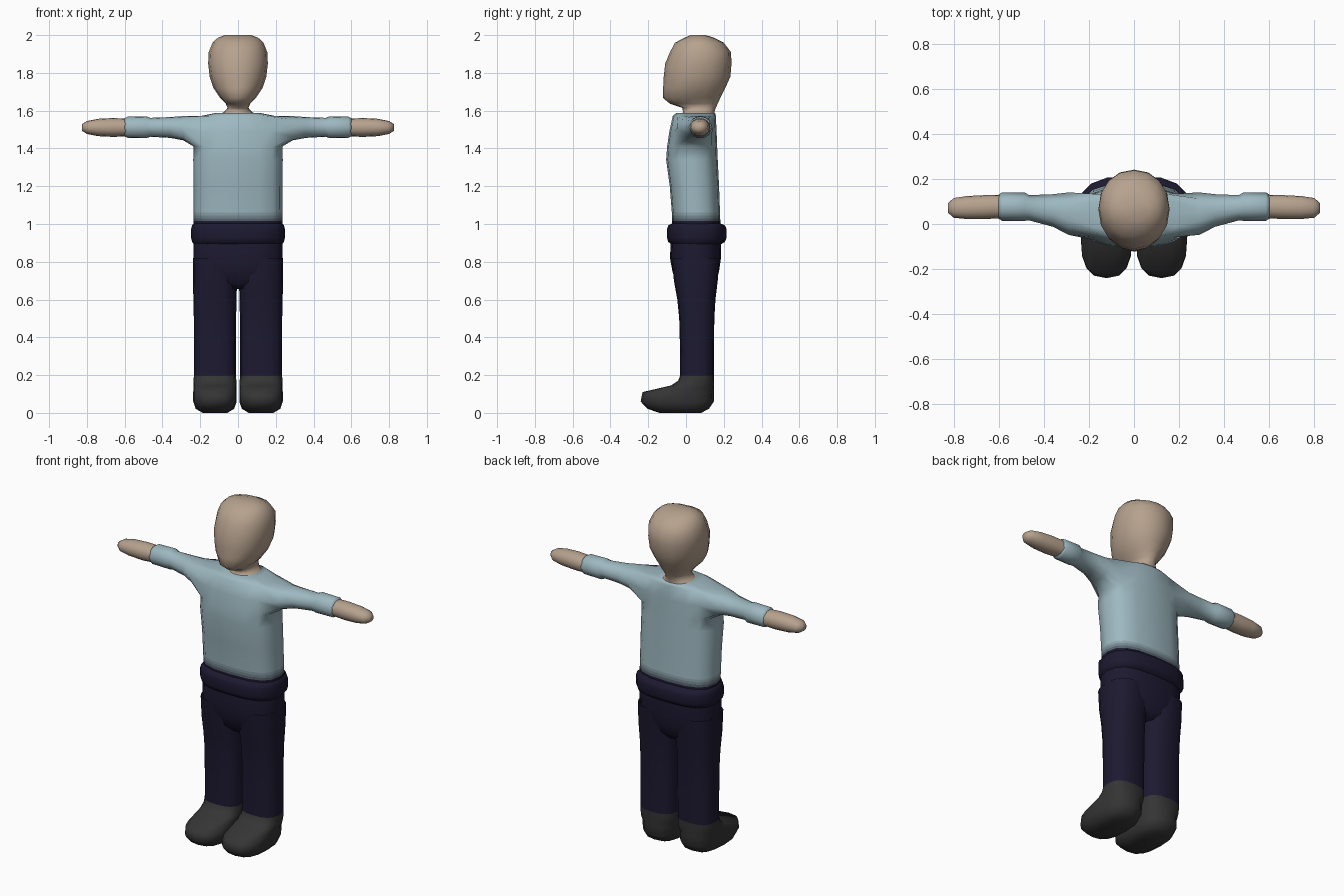
import bpy, bmesh, math
from mathutils import Vector

if "Cube" in bpy.data.objects:
    bpy.data.objects.remove(bpy.data.objects["Cube"])

N = 16  # sides of every cross-section

SKIN, SHIRT = (0.47, 0.36, 0.27), (0.34, 0.48, 0.53)
NAVY, SHOE = (0.012, 0.010, 0.03), (0.035, 0.035, 0.035)


def material(name, rgb):
    mat = bpy.data.materials.new(name)
    mat.diffuse_color = (*rgb, 1)
    mat.use_nodes = True
    mat.node_tree.nodes["Principled BSDF"].inputs["Base Color"].default_value = mat.diffuse_color
    return mat


def section(z, hx, y0, y1, p, cx):
    """Rounded-box ring: half width hx, running from y0 (front) to y1 (back)."""
    cy, hy, pts = (y0 + y1) / 2, (y1 - y0) / 2, []
    for k in range(N):
        c, s = math.cos(math.tau * k / N), math.sin(math.tau * k / N)
        pts.append(Vector((cx + hx * math.copysign(abs(c) ** (2 / p), c),
                           cy + hy * math.copysign(abs(s) ** (2 / p), s), z)))
    return pts


def loft(bm, rings, p=2.7, cx=0, start=False, end=False, place=lambda v: v):
    """Skin a stack of rings and optionally cap its ends."""
    rows = [[bm.verts.new(place(v)) for v in section(*r, p, cx)] for r in rings]
    for a, b in zip(rows, rows[1:]):
        for k in range(N):
            j = (k + 1) % N
            bm.faces.new((a[k], a[j], b[j], b[k]))
    if start:
        bm.faces.new(rows[0])
    if end:
        bm.faces.new(rows[-1])
    return rows


def finish(bm, name, mats):
    bmesh.ops.recalc_face_normals(bm, faces=bm.faces)
    for f in bm.faces:
        f.smooth = True
    me = bpy.data.meshes.new(name)
    bm.to_mesh(me)
    bm.free()
    for m in mats:
        me.materials.append(m)
    ob = bpy.data.objects.new(name, me)
    bpy.context.collection.objects.link(ob)
    return ob


def part(name, mat, rings, **kw):
    bm = bmesh.new()
    loft(bm, rings, **kw)
    return finish(bm, name, [mat])


skin, shirt = material("skin", SKIN), material("shirt", SHIRT)
navy, shoe = material("trousers", NAVY), material("shoes", SHOE)
blends = [material(f"hem_{i}", [a + (b - a) * i / 4 for a, b in zip(NAVY, SHIRT)])
          for i in (1, 2, 3)]

# Head and neck
part("head", skin, [
    (1.570, .120, -.045, .150), (1.592, .075, -.015, .150), (1.615, .055, -.020, .158),
    (1.637, .065, -.085, .168), (1.668, .095, -.123, .182), (1.72, .130, -.121, .208),
    (1.78, .150, -.118, .235), (1.85, .158, -.110, .241), (1.91, .155, -.085, .238),
    (1.96, .135, -.058, .200), (1.985, .108, -.010, .150), (2.0, .07, .025, .105)],
    p=2.1, end=True)

# Shirt torso
bm = bmesh.new()
uv = bm.verts.layers.float_vector.new("arm_uv")
rows = loft(bm, [
    (.96, .235, -.074, .184), (1.015, .235, -.073, .182), (1.03, .235, -.073, .181),
    (1.045, .235, -.074, .181), (1.06, .235, -.075, .180), (1.20, .235, -.086, .175),
    (1.34, .237, -.105, .168), (1.41, .235, -.100, .165), (1.49, .225, -.088, .162),
    (1.572, .195, -.070, .158), (1.587, .120, -.052, .154)], end=True)

# Sleeves grown out of the armholes: x, centre y, radius y, centre z, radius z
sleeve = [(.29, .046, .094, 1.507, .064), (.36, .060, .072, 1.511, .055),
          (.465, .072, .056, 1.512, .050), (.485, .077, .063, 1.512, .058),
          (.585, .077, .063, 1.512, .056), (.60, .077, .054, 1.512, .048)]
for side in (1, -1):
    hole = set()
    for v_i, row in zip((-1, 0, 1), rows[7:10]):
        for j in range(-2, 3):
            vert = row[j % N if side > 0 else 8 - j]
            vert[uv] = (j / 2, v_i, 0)
            hole.add(vert)
    faces = [f for f in bm.faces if all(v in hole for v in f.verts)]
    for x, cy, ry, cz, rz in sleeve:
        new = bmesh.ops.extrude_face_region(bm, geom=faces)["geom"]
        old = [f for f in faces if f.is_valid]
        if old:
            bmesh.ops.delete(bm, geom=old, context="FACES")
        faces = [g for g in new if isinstance(g, bmesh.types.BMFace)]
        for vert in {v for f in faces for v in f.verts}:
            u, v = vert[uv][0], vert[uv][1]
            vert.co = (side * x, cy + ry * u * math.sqrt(1 - v * v / 2),
                       cz + rz * v * math.sqrt(1 - u * u / 2))

# Hem fades from navy to the shirt colour
for f in bm.faces:
    z = f.calc_center_median().z
    f.material_index = sum(z > h for h in (1.015, 1.03, 1.045, 1.06))
finish(bm, "shirt", [navy, *blends, shirt])

# Waist roll and hips
part("waistband", navy, [
    (.893, .234, -.078, .185), (.905, .243, -.094, .206), (.925, .248, -.100, .214),
    (.975, .248, -.100, .214), (.993, .243, -.094, .206), (1.003, .233, -.073, .182)])
part("hips", navy, [
    (.655, .12, -.020, .130), (.69, .20, -.052, .158), (.75, .230, -.072, .175),
    (.82, .236, -.085, .185), (.90, .236, -.081, .186), (.97, .234, -.074, .183)], start=True)

for side, label in ((1, "left"), (-1, "right")):
    # Hands
    part(f"{label}_hand", skin, [
        (.58, .046, .026, .130), (.66, .050, .022, .128), (.74, .046, .022, .124),
        (.80, .034, .028, .115), (.825, .018, .050, .092)], p=2.1, end=True,
        place=lambda v, s=side: Vector((s * v.z, v.y, 1.511 + v.x)))
    # Trouser legs
    part(f"{label}_leg", navy, [
        (.195, .112, -.032, .147), (.35, .112, -.032, .148), (.50, .112, -.036, .150),
        (.60, .114, -.046, .156), (.70, .117, -.064, .168), (.82, .116, -.076, .178)],
        cx=side * .122)
    # Shoes
    part(f"{label}_shoe", shoe, [
        (0, .065, -.140, .080), (.022, .102, -.205, .122), (.06, .115, -.240, .147),
        (.11, .115, -.230, .148), (.145, .114, -.080, .147), (.17, .113, -.042, .147),
        (.195, .112, -.032, .147)], cx=side * .122, start=True)
